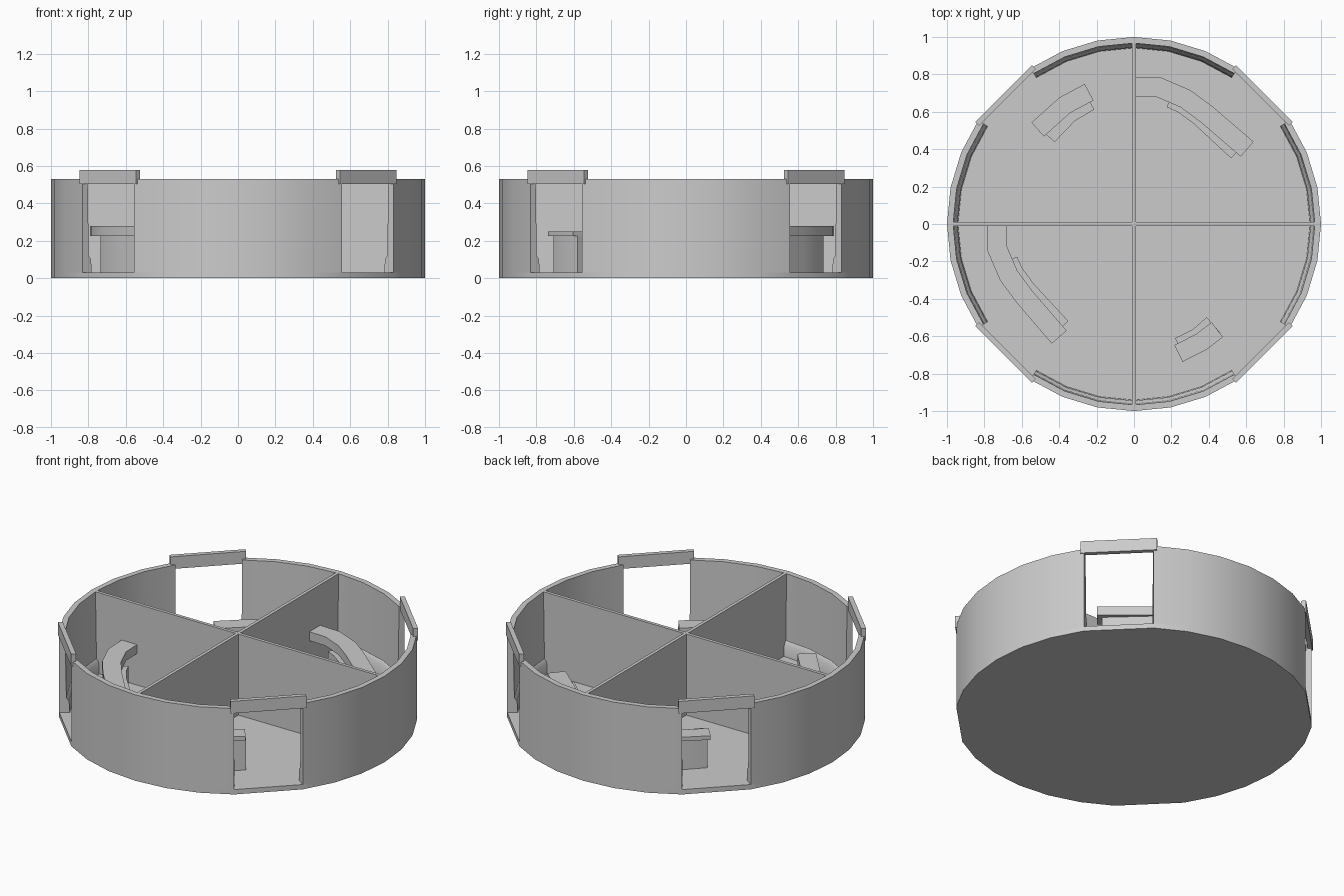
import bpy
import bmesh
import math
from mathutils import Vector

cube = bpy.data.objects.get("Cube")
if cube:
    bpy.data.objects.remove(cube, do_unlink=True)

STEP = math.pi / 16
FLOOR_Z, WALL_Z = 0.03, 0.53


def finish(name, bm):
    bmesh.ops.recalc_face_normals(bm, faces=bm.faces)
    mesh = bpy.data.meshes.new(name)
    bm.to_mesh(mesh)
    bm.free()
    obj = bpy.data.objects.new(name, mesh)
    bpy.context.collection.objects.link(obj)
    bpy.ops.object.select_all(action='DESELECT')
    obj.select_set(True)
    bpy.context.view_layer.objects.active = obj
    bpy.ops.object.shade_smooth_by_angle(angle=math.radians(35))
    return obj


def loft(name, sections):
    """Skin a row of closed cross-sections and cap both ends."""
    bm = bmesh.new()
    rings = [[bm.verts.new(p) for p in s] for s in sections]
    for a, b in zip(rings, rings[1:]):
        for i in range(len(a)):
            j = (i + 1) % len(a)
            bm.faces.new((a[i], a[j], b[j], b[i]))
    bm.faces.new(rings[0])
    bm.faces.new(rings[-1])
    return finish(name, bm)


def box(name, center, size, turn=0):
    bm = bmesh.new()
    bmesh.ops.create_cube(bm, size=1)
    bmesh.ops.scale(bm, vec=size, verts=bm.verts)
    obj = finish(name, bm)
    obj.location = center
    obj.rotation_euler.z = turn
    return obj


def band(name, path, width, z0, z1):
    """Mitred strip of rectangular section along a flat path."""
    pts = [Vector(p) for p in path]
    dirs = [(b - a).normalized() for a, b in zip(pts, pts[1:])]
    sections = []
    for i, p in enumerate(pts):
        d0, d1 = dirs[max(i - 1, 0)], dirs[min(i, len(dirs) - 1)]
        t = (d0 + d1).normalized()
        side = Vector((-t.y, t.x)) * (width / 2 / t.dot(d1))
        a, b = p + side, p - side
        sections.append([(a.x, a.y, z0), (a.x, a.y, z1),
                         (b.x, b.y, z1), (b.x, b.y, z0)])
    return loft(name, sections)


# Floor disc, with a flat edge across each doorway
bm = bmesh.new()
rim = [bm.verts.new((math.cos(i * STEP), math.sin(i * STEP), 0))
       for i in range(32) if i % 8 != 4]
base = bm.faces.new(rim)
top = bmesh.ops.extrude_face_region(bm, geom=[base])
bmesh.ops.translate(bm, vec=(0, 0, FLOOR_Z),
                    verts=[v for v in top["geom"] if isinstance(v, bmesh.types.BMVert)])
finish("floor", bm)

# Curved outer walls with a thicker foot, and a lintel over each doorway
profile = [(1, 0.01), (1, WALL_Z), (0.967, WALL_Z), (0.96, 0.12),
           (0.945, 0.1), (0.94, 0.01)]
for q, side in enumerate(("left", "back", "right", "front")):
    angles = [(q * 8 + k) * STEP for k in range(-3, 4)]
    loft(side + "_wall", [[(r * math.cos(a), r * math.sin(a), z) for r, z in profile]
                          for a in angles])
    a = (q * 8 + 4) * STEP
    box("door_lintel_%d" % (q + 1), (0.971 * math.cos(a), 0.971 * math.sin(a), 0.54),
        (0.028, 0.43, 0.075), a)

# Crossing partitions
for name, turn in (("cross_partition", 0), ("long_partition", math.pi / 2)):
    box(name, (0, 0, (WALL_Z + 0.02) / 2), (1.95, 0.02, WALL_Z - 0.02), turn)

# Long curved counters, mirrored across the diagonal
counter_path = [(0.005, 0.735), (0.135, 0.73), (0.275, 0.67), (0.39, 0.585), (0.605, 0.4)]
body_path = [(0.2, 0.68), (0.265, 0.65), (0.355, 0.585), (0.56, 0.395)]
for tag, place in (("back", lambda p: p), ("front", lambda p: (-p[1], -p[0]))):
    band(tag + "_long_counter_top", [place(p) for p in counter_path], 0.105, 0.225, 0.28)
    band(tag + "_long_counter_body", [place(p) for p in body_path], 0.12, 0.02, 0.225)

# Short counters in the other two rooms
short_counters = {
    "back": ([(-0.24, 0.705), (-0.37, 0.635), (-0.515, 0.505)],
             [(-0.24, 0.66), (-0.35, 0.595), (-0.465, 0.475)]),
    "front": ([(0.238, -0.692), (0.36, -0.63), (0.445, -0.565)],
              [(0.245, -0.66), (0.345, -0.61), (0.425, -0.54)]),
}
for tag, (top_path, low_path) in short_counters.items():
    band(tag + "_short_counter_top", top_path, 0.1, 0.225, 0.25)
    band(tag + "_short_counter_body", low_path, 0.11, 0.02, 0.225)
